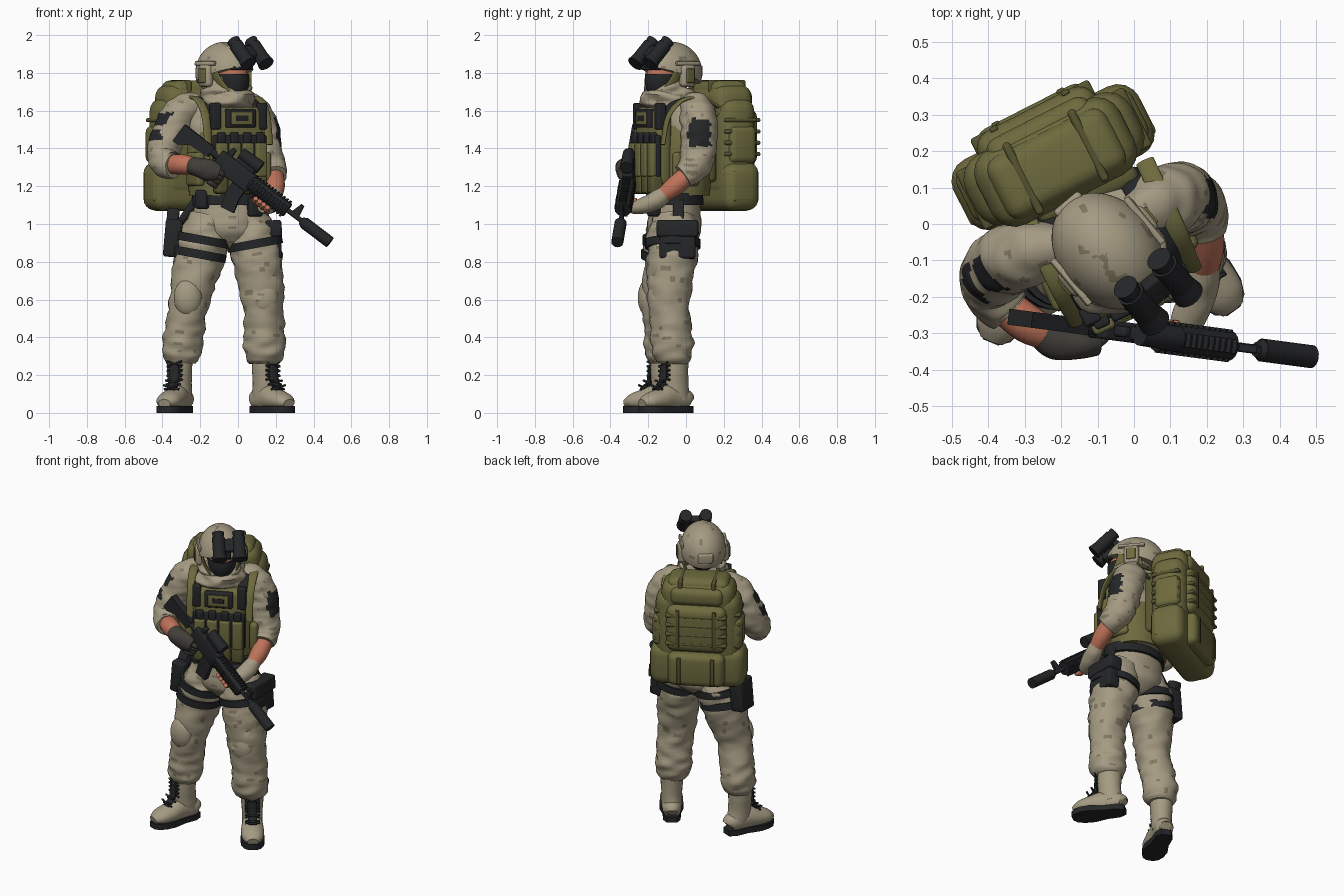
import bpy, bmesh, math
from mathutils import Vector, Matrix, Euler, noise

if "Cube" in bpy.data.objects:
    bpy.data.objects.remove(bpy.data.objects["Cube"])

def paint(name, *rgb):
    mat = bpy.data.materials.new(name)
    mat.use_nodes = True
    mat.diffuse_color = (*rgb, 1)
    mat.node_tree.nodes["Principled BSDF"].inputs["Base Color"].default_value = (*rgb, 1)
    return mat

TAN, MARK = paint("desert tan", .375, .325, .225), paint("dark tan", .22, .185, .12)
OLIVE, MOSS = paint("olive green", .155, .145, .048), paint("dark olive", .095, .09, .03)
BLACK, SKIN = paint("matte black", .018, .019, .021), paint("skin", .52, .17, .1)
GLOVE = paint("dark glove", .055, .05, .042)
CLOTH = [TAN, MARK, BLACK]

def place(x, y, yaw):
    return Matrix.Translation((x, y, 0)) @ Matrix.Rotation(math.radians(yaw), 4, 'Z')

WORLD, CHEST, HEAD, PACK = Matrix(), place(-.07, -.04, 25), place(-.072, -.075, 40), place(-.215, .17, 27)

def flecks(c, n):
    return int(noise.noise(Vector((c.x * 18, c.y * 18, c.z * 45))) > .45)

def finish(name, bm, mats, rule=None):
    bmesh.ops.recalc_face_normals(bm, faces=bm.faces)
    bm.normal_update()
    for f in bm.faces:
        f.material_index = rule(f.calc_center_median(), f.normal) if rule else 0
    me = bpy.data.meshes.new(name)
    bm.to_mesh(me)
    bm.free()
    for m in (mats if isinstance(mats, list) else [mats]):
        me.materials.append(m)
    me.shade_smooth()
    me.set_sharp_from_angle(angle=math.radians(40))
    bpy.context.scene.collection.objects.link(bpy.data.objects.new(name, me))

def spline(pts, steps):
    ends = [pts[0], *pts, pts[-1]]
    for i in range(len(pts) - 1):
        for t in (k / steps for k in range(steps)):
            yield [.5 * (2*b + (c-a)*t + (2*a - 5*b + 4*c - d)*t*t + (3*b - a - 3*c + d)*t**3)
                   for a, b, c, d in zip(*ends[i:i + 4])]
    yield list(pts[-1])

def skin_rings(bm, rings):
    for a, b in zip(rings, rings[1:]):
        for k in range(len(a)):
            j = (k + 1) % len(a)
            bm.faces.new((a[k], a[j], b[j], b[k]))
    bm.faces.new(rings[0])
    bm.faces.new(rings[-1])

def loft(name, pts, mats, frame=WORLD, sides=28, steps=6, fold=0, rule=None):
    """Tube through points (x, y, z, radius[, second radius])."""
    rows = list(spline([(*p, p[3])[:5] for p in pts], steps))
    path = [Vector(r[:3]) for r in rows]
    side = Vector((0, 0, 1)) if abs((path[-1] - path[0]).normalized().x) > .8 else Vector((1, 0, 0))
    bm, rings = bmesh.new(), []
    for i, (p, row) in enumerate(zip(path, rows)):
        t = (path[min(i + 1, len(path) - 1)] - path[max(i - 1, 0)]).normalized()
        u = (side - t * side.dot(t)).normalized()
        v, ring = t.cross(u), []
        for a in (math.tau * k / sides for k in range(sides)):
            d = u * math.cos(a) * max(row[3], .002) + v * math.sin(a) * max(row[4], .002)
            q = p + d
            d *= 1 + fold * noise.noise(Vector((q.x * 11, q.y * 11, q.z * 24)))
            ring.append(bm.verts.new(frame @ (p + d)))
        rings.append(ring)
    skin_rings(bm, rings)
    finish(name, bm, mats, rule)

def rod(name, a, b, r, mat, frame=WORLD, end=None):
    loft(name, [(*a, r), (*b, end or r)], mat, frame, sides=18, steps=1)

def box(name, loc, size, mat, frame=WORLD, bevel=.01, turn=(0, 0, 0)):
    bm = bmesh.new()
    bmesh.ops.create_cube(bm, size=1)
    bmesh.ops.scale(bm, vec=size, verts=bm.verts)
    bmesh.ops.bevel(bm, geom=bm.edges[:], offset=min(bevel, min(size) * .45), segments=4, profile=.5, affect='EDGES')
    spin = Euler([math.radians(a) for a in turn]).to_matrix().to_4x4()
    bm.transform(frame @ Matrix.Translation(loc) @ spin)
    finish(name, bm, mat)

def ball(name, loc, size, mats, frame=WORLD, rule=None, cut=None):
    bm = bmesh.new()
    bmesh.ops.create_uvsphere(bm, u_segments=40, v_segments=28, radius=1)
    bm.transform(Matrix.Translation(loc) @ Matrix.Diagonal((*size, 1)))
    if cut:
        bmesh.ops.bisect_plane(bm, geom=bm.verts[:] + bm.edges[:] + bm.faces[:], plane_co=cut[0], plane_no=cut[1],
                               clear_inner=True)
        bmesh.ops.edgeloop_fill(bm, edges=[e for e in bm.edges if e.is_boundary])
    bm.transform(frame)
    finish(name, bm, mats, rule)

def prism(name, outline, half, mat, frame=WORLD):
    """Outline in local x-z, thickened along local y."""
    bm = bmesh.new()
    skin_rings(bm, [[bm.verts.new(frame @ Vector((x, s * half, z))) for x, z in outline] for s in (-1, 1)])
    finish(name, bm, mat)

# Trousers, pelvis and knee pads
loft("pelvis", [(-.05, -.07, .86, .03), (-.05, -.07, .885, .1, .08), (-.05, -.065, .95, .18, .14), (-.05, -.06, 1.04, .185, .14),
                (-.05, -.06, 1.14, .175, .13)], CLOTH, fold=.06, rule=flecks)
loft("left_trouser", [(.05, -.06, 1.04, .1, .11), (.075, -.065, .95, .125, .135), (.092, -.07, .87, .135), (.112, -.08, .76, .13),
                      (.13, -.09, .6, .112), (.138, -.08, .46, .106), (.138, -.075, .36, .112),
                      (.138, -.07, .285, .098), (.138, -.07, .26, .078)], CLOTH, fold=.14, rule=flecks)
loft("right_trouser", [(-.15, -.07, 1.04, .1, .11), (-.172, -.078, .95, .13, .135), (-.19, -.085, .87, .135), (-.22, -.1, .76, .126),
                       (-.255, -.13, .6, .106), (-.282, -.12, .46, .102), (-.295, -.115, .36, .107),
                       (-.3, -.115, .285, .094), (-.3, -.115, .26, .075)], CLOTH, fold=.14, rule=flecks)
for name, x, y in (("left", .14, -.15), ("right", -.265, -.2)):
    ball(name + "_knee_pad", (x, y, .61), (.075, .055, .1), CLOTH, rule=flecks)

# Boots
def boot(name, frame):
    loft(name + "_boot_shaft", [(0, .02, .07, .06, .07), (0, .005, .16, .062, .07), (0, .005, .3, .07, .074)], TAN, frame,
         fold=.05)
    loft(name + "_boot_foot", [(0, .09, .06, .03, .03), (0, .07, .07, .054, .055), (0, -.03, .08, .062, .07),
                               (0, -.1, .07, .068, .058), (0, -.17, .06, .062, .044), (0, -.214, .05, .034, .022)], TAN, frame)
    half = [(.03, -.1), (.052, -.06), (.054, .02), (.072, .1), (.067, .16), (.05, .2), (.022, .221)]
    flat = frame @ Matrix.Translation((0, 0, .018)) @ Matrix.Rotation(math.pi / 2, 4, 'X')
    prism(name + "_sole", half + [(-x, y) for x, y in reversed(half)], .018, BLACK, flat)
    loft(name + "_tongue", [(0, -.125, .12, .025, .01), (0, -.082, .16, .028, .012), (0, -.072, .25, .028, .012)], BLACK, frame)
    for k in range(6):
        z = .125 + k * .025
        y = -.07 - max(0, .17 - z) * 1.1
        for s in (-1, 1):
            rod(name + "_lace", (-.042 * s, y + .008, z), (.042 * s, y - .004, z + .022), .006, BLACK, frame)

boot("left", place(.145, -.06, 36))
boot("right", place(-.31, -.12, -22))

# Belt, thigh straps, holster and hip pouch
loft("belt", [(-.05, -.06, 1.1, .198, .153), (-.05, -.06, 1.165, .193, .15)], BLACK, steps=1)
for name, x, y, z, r in (("right_upper", -.183, -.083, .915, .148), ("right_lower", -.205, -.093, .84, .144),
                         ("left", .09, -.07, .895, .147)):
    tilt = math.copysign(.004, -x)
    loft(name + "_thigh_strap", [(x - tilt, y, z - .022, r), (x + tilt, y, z + .022, r)], BLACK, steps=1)
for name, loc, size, turn in (
        ("holster", (-.345, -.08, .925), (.09, .13, .2), (0, 5, 0)),
        ("holster_grip", (-.345, -.05, 1.03), (.065, .07, .1), (-25, 5, 0)),
        ("holster_hanger", (-.27, -.07, 1.06), (.04, .06, .16), (0, 35, 0)),
        ("hip_pouch", (.188, -.045, .905), (.08, .19, .18), (0, -4, 0)),
        ("hip_pouch_flap", (.188, -.045, .975), (.088, .22, .09), (0, -4, 0)),
        ("hip_pouch_hanger", (.15, -.04, 1.06), (.02, .06, .14), (0, -14, 0)),
        ("right_belt_pouch", (-.19, -.17, 1.13), (.07, .05, .1), (0, 0, -35)),
        ("left_belt_pouch", (.09, -.17, 1.09), (.08, .05, .1), (0, 0, 30))):
    box(name, loc, size, BLACK, bevel=.015, turn=turn)

# Jacket body and neck scarf
loft("jacket", [(0, .01, 1.15, .175, .135), (0, .01, 1.25, .18, .14), (0, .01, 1.4, .2, .145), (0, .01, 1.54, .21, .135),
                (0, 0, 1.62, .175, .11), (0, 0, 1.67, .1, .09)], CLOTH, CHEST, fold=.05, rule=flecks)
loft("neck_scarf", [(0, -.02, 1.6, .12), (0, -.02, 1.63, .148), (0, -.02, 1.655, .152), (0, -.015, 1.675, .138),
                    (0, -.01, 1.7, .138), (0, -.005, 1.725, .12), (0, 0, 1.715, .095)],
     CLOTH, HEAD, sides=40, fold=.2, rule=flecks)

# Sleeves with shoulder patches, forearms and hands
def left_patch(c, n):
    return 2 if n.x > .76 and 1.41 < c.z < 1.56 else flecks(c, n)

def right_patch(c, n):
    facing = n.dot(Vector((-.78, -.58, .22))) > .8
    return 2 if facing and (1.44 < c.z < 1.5 or 1.525 < c.z < 1.59) else flecks(c, n)

loft("left_sleeve", [(0, .02, 1.64, .06), (.06, .05, 1.61, .086), (.105, .067, 1.55, .096), (.135, .067, 1.42, .095),
                     (.162, .054, 1.33, .088), (.185, .018, 1.275, .077), (.195, -.015, 1.25, .064)],
     CLOTH, sides=44, steps=10, fold=.12, rule=left_patch)
loft("right_sleeve", [(-.2, -.06, 1.64, .06), (-.27, -.075, 1.61, .085), (-.325, -.09, 1.56, .093), (-.375, -.12, 1.45, .092),
                      (-.395, -.165, 1.35, .085), (-.36, -.22, 1.315, .074), (-.34, -.24, 1.31, .064)],
     CLOTH, sides=44, steps=10, fold=.12, rule=right_patch)
loft("left_forearm", [(.19, .02, 1.27, .05), (.196, -.06, 1.2, .052), (.19, -.13, 1.145, .04)], SKIN)
loft("right_forearm", [(-.37, -.21, 1.315, .05), (-.29, -.275, 1.315, .053), (-.21, -.31, 1.3, .04)], SKIN)
loft("left_glove", [(.193, -.11, 1.16, .042), (.185, -.15, 1.13, .05), (.165, -.22, 1.1, .05, .044),
                    (.145, -.27, 1.085, .045, .034), (.14, -.29, 1.085, .025)], TAN, fold=.08)
loft("right_glove", [(-.25, -.3, 1.31, .045), (-.21, -.32, 1.3, .052), (-.15, -.33, 1.285, .057, .042),
                     (-.1, -.33, 1.27, .04, .03)], GLOVE, fold=.08)

# Vest
loft("vest", [(0, 0, 1.15, .195, .16), (0, 0, 1.25, .205, .165), (0, 0, 1.42, .205, .16), (0, 0, 1.52, .18, .15)], OLIVE, CHEST)
for name, loc, size, mat, bevel in (
        ("front_plate_carrier", (0, -.145, 1.41), (.3, .09, .42), OLIVE, .035),
        ("back_plate_carrier", (0, .13, 1.42), (.3, .06, .4), MOSS, .025),
        ("chest_pouch", (0, -.195, 1.56), (.17, .04, .1), BLACK, .01),
        ("chest_pouch_panel", (0, -.213, 1.56), (.125, .015, .07), OLIVE, .005),
        ("chest_pouch_label", (0, -.22, 1.56), (.07, .008, .03), BLACK, .002),
        ("pouch_backing", (0, -.185, 1.36), (.31, .03, .22), BLACK, .01)):
    box(name, loc, size, mat, CHEST, bevel)
for k in range(4):
    x = -.114 + k * .076
    box("magazine_pouch", (x, -.205, 1.34), (.064, .045, .18), OLIVE, CHEST, bevel=.012)
    box("magazine_top", (x, -.2, 1.455), (.045, .03, .06), BLACK, CHEST)
    box("lower_pouch", (x, -.19, 1.21), (.07, .07, .1), MOSS, CHEST, bevel=.018)
for s in (-1, 1):
    box("side_pouch", (s * .195, -.05, 1.29), (.05, .15, .18), OLIVE, CHEST, bevel=.02)
    box("radio", (s * .135, -.17, 1.57), (.05, .05, .14), BLACK, CHEST)
    loft("shoulder_pad", [(s * .12, -.15, 1.57, .035, .015), (s * .13, -.08, 1.64, .035, .015), (s * .13, .05, 1.655, .035, .015),
                          (s * .12, .14, 1.57, .035, .015)], BLACK, CHEST)
    loft("pack_strap", [(s * .18, .15, 1.62, .026, .01), (s * .18, .05, 1.665, .026, .01), (s * .18, -.06, 1.655, .026, .01),
                        (s * .175, -.14, 1.57, .026, .01), (s * .18, -.175, 1.42, .02, .01)], OLIVE, CHEST)

# Backpack
for name, loc, size, mat, bevel in (
        ("body", (0, .01, 1.4), (.51, .21, .54), OLIVE, .075), ("top", (0, 0, 1.64), (.44, .23, .2), OLIVE, .07),
        ("lid", (0, -.005, 1.71), (.37, .19, .1), OLIVE, .045), ("base", (0, .015, 1.2), (.57, .21, .26), OLIVE, .065),
        ("base_pocket", (0, .115, 1.2), (.34, .11, .21), OLIVE, .04), ("front_pocket", (0, .1, 1.46), (.36, .12, .3), OLIVE, .05),
        ("lid_pocket", (0, .085, 1.66), (.32, .1, .11), OLIVE, .04)):
    box("pack_" + name, loc, size, mat, PACK, bevel)
for z in (1.37, 1.43, 1.49, 1.55):
    box("pack_webbing", (0, .098, z), (.365, .128, .022), MOSS, PACK, bevel=.03)
    box("pack_side_webbing", (0, .01, z), (.518, .18, .022), MOSS, PACK, bevel=.03)
for s in (-1, 1):
    box("pack_side_pocket", (s * .225, .02, 1.42), (.09, .16, .2), OLIVE, PACK, bevel=.035)
    box("pack_end_pocket", (s * .27, .01, 1.2), (.03, .13, .16), OLIVE, PACK, bevel=.014)
    box("pack_long_strap", (s * .11, .158, 1.47), (.022, .014, .24), MOSS, PACK, bevel=.004)
    box("pack_base_strap", (s * .1, .168, 1.2), (.022, .012, .17), MOSS, PACK, bevel=.004)
    box("pack_lid_strap", (s * .1, 0, 1.7), (.024, .22, .125), MOSS, PACK, bevel=.05)

# Head, mask and helmet
ball("face", (0, -.045, 1.78), (.082, .11, .12), SKIN, HEAD)
ball("face_mask", (0, -.047, 1.765), (.088, .12, .13), BLACK, HEAD, cut=((0, 0, 1.795), (0, 0, -1)))
ball("helmet", (0, 0, 1.8), (.137, .176, .164), CLOTH, HEAD, flecks, cut=((0, 0, 1.785), (0, .26, .96)))
box("glasses", (0, -.14, 1.825), (.135, .04, .018), BLACK, HEAD)
box("helmet_back_box", (0, .168, 1.81), (.09, .025, .06), TAN, HEAD)
for s in (-1, 1):
    box("ear_cup", (s * .128, 0, 1.785), (.05, .09, .12), TAN, HEAD, bevel=.022)
    box("ear_cup_cover", (s * .153, 0, 1.785), (.012, .055, .075), OLIVE, HEAD, bevel=.005)
    box("helmet_rail", (s * .132, 0, 1.85), (.016, .16, .022), TAN, HEAD, bevel=.004, turn=(0, s * -15, 0))
    loft("chin_strap", [(s * .12, -.05, 1.81, .008, .03), (s * .1, -.08, 1.75, .008, .026), (s * .07, -.12, 1.7, .008, .016)],
         OLIVE, HEAD)
    loft("nape_strap", [(s * .115, .03, 1.79, .008, .02), (s * .1, .05, 1.72, .008, .018)], OLIVE, HEAD)

# Raised night goggles
GOGGLE = HEAD @ Matrix.Translation((.034, -.165, 1.912)) @ Matrix.Rotation(math.radians(44), 4, 'X')
box("goggle_mount", (.015, -.165, 1.87), (.06, .05, .08), BLACK, HEAD)
box("goggle_bridge", (0, 0, -.005), (.13, .08, .04), BLACK, GOGGLE)
for x in (-.06, .06):
    rod("goggle_tube", (x, -.055, 0), (x, .05, 0), .038, BLACK, GOGGLE)
    rod("goggle_lens", (x, -.093, 0), (x, -.05, 0), .044, BLACK, GOGGLE, .038)
    rod("goggle_eyepiece", (x, .045, 0), (x, .082, 0), .03, BLACK, GOGGLE, .036)

# Rifle, in a frame whose x runs from stock to muzzle
START, MUZZLE = Vector((-.3, -.26, 1.5)), Vector((.488, -.364, .902))
ax = (MUZZLE - START).normalized()
ay = Vector((0, 0, 1)).cross(ax).normalized()
GUN = Matrix((ax, ay, ax.cross(ay))).transposed().to_4x4()
GUN.translation = START
for name, half, outline in (
        ("stock", .022, [(0, .034), (0, -.075), (.03, -.075), (.09, -.036), (.2, -.03), (.2, .032)]),
        ("rifle_grip", .018, [(.26, -.04), (.31, -.04), (.285, -.14), (.235, -.135)]),
        ("magazine", .018, [(.385, -.04), (.465, -.04), (.47, -.11), (.49, -.185), (.415, -.2), (.39, -.12)]),
        ("front_sight", .01, [(.73, 0), (.78, 0), (.768, .07), (.75, .07)])):
    prism(name, outline, half, BLACK, GUN)
box("receiver", (.36, 0, -.005), (.23, .054, .105), BLACK, GUN)
box("optic_base", (.39, 0, .055), (.12, .04, .04), BLACK, GUN)
box("rear_sight", (.29, 0, .06), (.03, .03, .06), BLACK, GUN)
for k in range(12):
    box("rail_tooth", (.475 + k * .02, 0, 0), (.011, .04, .1), BLACK, GUN, bevel=.003)
    box("rail_side_tooth", (.475 + k * .02, 0, 0), (.011, .09, .04), BLACK, GUN, bevel=.003)
for name, a, b, z, r, end in (("buffer_tube", .1, .28, .005, .02, .02), ("handguard", .46, .71, 0, .041, .041),
                              ("barrel", .7, .84, 0, .013, .013), ("suppressor", .82, .994, 0, .032, .032),
                              ("suppressor_collar", .8, .825, 0, .02, .032), ("optic_tube", .33, .46, .092, .032, .036)):
    rod(name, (a, 0, z), (b, 0, z), r, BLACK, GUN, end)

# Fingers closed around the rifle
for k in range(4):
    z, x = -.055 - k * .024, .54 + k * .026
    loft("right_finger", [(.235, -.04, z, .014), (.29, -.042, z, .016), (.325, -.01, z, .015), (.3, .03, z, .012)],
         GLOVE, GUN, sides=12)
    loft("left_finger", [(x, .05, -.068, .016), (x, 0, -.066, .016), (x, -.03, -.05, .013)], SKIN, GUN, sides=12)
